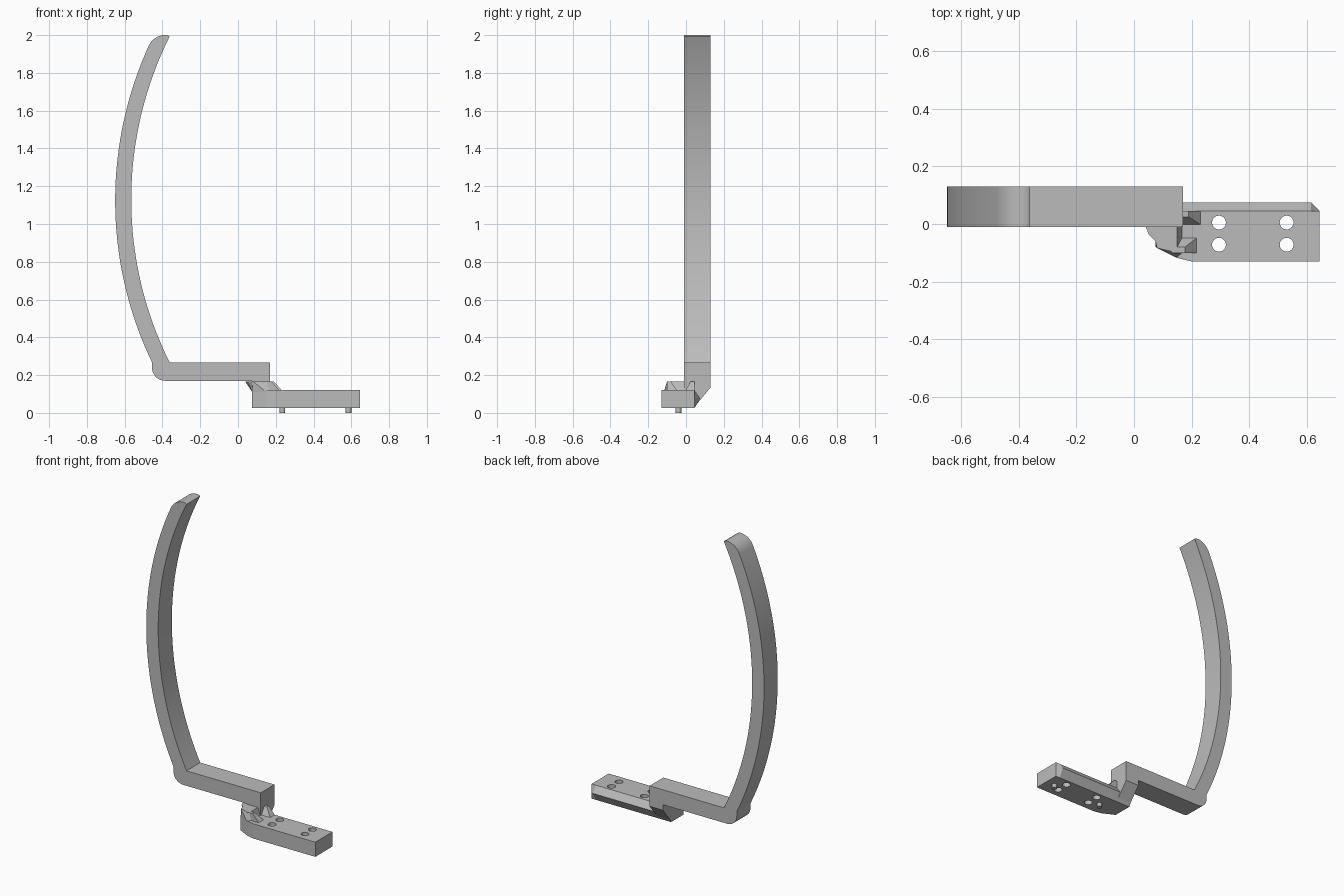
import bpy, bmesh, math
from mathutils import Vector

cube = bpy.data.objects.get("Cube")
if cube:
    bpy.data.objects.remove(cube, do_unlink=True)

grey = bpy.data.materials.new("plain grey")
grey.use_nodes = True
GREY = (0.5, 0.5, 0.5, 1)
grey.diffuse_color = GREY
grey.node_tree.nodes["Principled BSDF"].inputs["Base Color"].default_value = GREY


def loft(name, rings):
    """Closed solid through rings holding equal numbers of points."""
    bm = bmesh.new()
    loops = [[bm.verts.new(p) for p in ring] for ring in rings]
    for a, b in zip(loops, loops[1:]):
        for i in range(len(a)):
            j = (i + 1) % len(a)
            bm.faces.new((a[i], a[j], b[j], b[i]))
    bm.faces.new(loops[0][::-1])
    bm.faces.new(loops[-1])
    bmesh.ops.recalc_face_normals(bm, faces=bm.faces)
    mesh = bpy.data.meshes.new(name)
    bm.to_mesh(mesh)
    bm.free()
    obj = bpy.data.objects.new(name, mesh)
    bpy.context.collection.objects.link(obj)
    mesh.materials.append(grey)
    return obj


def flat(points, z):
    return [(x, y, z) for x, y in points]


def smooth(obj, angle=30):
    bpy.ops.object.select_all(action="DESELECT")
    obj.select_set(True)
    bpy.context.view_layer.objects.active = obj
    bpy.ops.object.shade_smooth_by_angle(angle=math.radians(angle))


def arc(p, q, r, steps):
    """Points on the circle from p through q to r."""
    p, q, r = map(Vector, (p, q, r))
    a, b = q - p, r - p
    d = 2 * (a.x * b.y - a.y * b.x)
    c = p + Vector((b.y * a.length_squared - a.y * b.length_squared,
                    a.x * b.length_squared - b.x * a.length_squared)) / d
    start = p - c
    turn = start.angle_signed(r - c)
    return [(c.x + start.length * math.cos(t), c.y + start.length * math.sin(t))
            for t in (math.atan2(start.y, start.x) - turn * i / steps
                      for i in range(steps + 1))]


def cylinder(name, x, y, z0, z1, radius, sides=32):
    turns = [2 * math.pi * i / sides for i in range(sides)]
    circle = [(x + radius * math.cos(t), y + radius * math.sin(t)) for t in turns]
    obj = loft(name, [flat(circle, z0), flat(circle, z1)])
    smooth(obj)
    return obj


# Bowed upright with its horizontal foot, drawn from the front
profile = [(0.17, 0.17), (0.17, 0.267)]
profile += arc((-0.362, 0.267), (-0.565, 1.11), (-0.362, 1.993), 40)
profile += arc((-0.375, 2.0), (-0.437, 1.985), (-0.472, 1.945), 10)
profile += arc((-0.472, 1.945), (-0.65, 1.09), (-0.455, 0.267), 40)
profile += arc((-0.455, 0.24), (-0.435, 0.19), (-0.385, 0.17), 10)
arm = loft("curved_arm", [[(x, y, z) for x, z in profile] for y in (-0.01, 0.13)])
smooth(arm)

# Mounting block with a bevelled ridge along its back
outline = [(0.645, -0.13), (0.645, 0.045), (0.615, 0.045), (0.075, 0.045),
           (0.075, -0.08), (0.15, -0.118), (0.2, -0.13)]
ridge = [(x, 0.075 if i in (2, 3) else y) for i, (x, y) in enumerate(outline)]
block = loft("mounting_block", [flat(outline, 0.025), flat(ridge, 0.078), flat(outline, 0.12)])

# Four screw holes
for x in (0.295, 0.53):
    for y in (0.005, -0.072):
        cutter = cylinder("hole_cutter", x, y, -0.1, 0.3, 0.024)
        cutter.hide_render = True
        cutter.hide_viewport = True
        cut = block.modifiers.new("screw_hole", "BOOLEAN")
        cut.operation = "DIFFERENCE"
        cut.solver = "EXACT"
        cut.object = cutter

# Locating pegs under the block
for x in (0.235, 0.585):
    cylinder("locating_peg", x, -0.04, 0, 0.03, 0.015)

# Neck joining the arm to the block, bevelled below
section = [(-0.01, 0.18), (0.13, 0.18), (0.13, 0.135), (0.04, 0.025), (-0.01, 0.025)]
loft("neck", [[(x, y, z) for y, z in section] for x in (0.075, 0.17)])

# Flared shoulder in front of the neck
low = [(0.075, 0.0), (0.075, -0.04), (0.075, -0.08), (0.15, -0.118), (0.17, -0.1), (0.17, 0.0)]
high = [(0.038, 0.0), (0.05, -0.035), (0.075, -0.06), (0.08, -0.083), (0.15, -0.1), (0.15, 0.0)]
loft("shoulder", [flat(low, 0.11), flat(high, 0.167)])


# Sloping ribs on top of the block
def rib(name, outer, inner_low, inner_high, reach):
    def ring(inner, end, z):
        return flat([(0.13, outer), (end, outer), (end, inner), (0.13, inner)], z)
    loft(name, [ring(inner_low, reach, 0.115), ring(inner_high, reach - 0.045, 0.167)])


rib("back_rib", 0.045, -0.005, 0.025, 0.235)
rib("front_rib", -0.1, -0.045, -0.08, 0.222)
